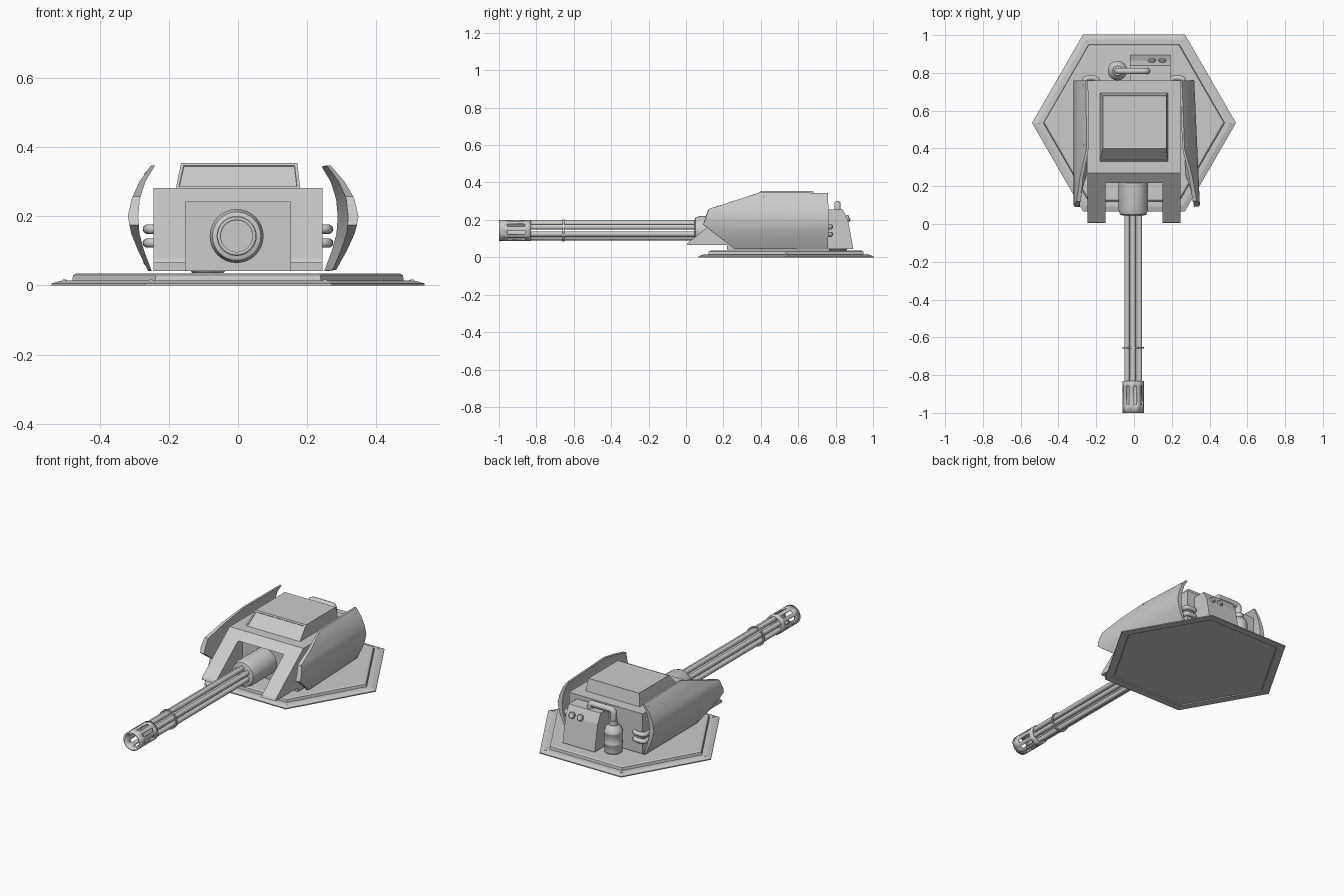
import bpy, bmesh, math
from mathutils import Matrix, Vector

if "Cube" in bpy.data.objects:
    bpy.data.objects.remove(bpy.data.objects["Cube"])

GX, GZ = -0.004, 0.143          # gun axis
ALONG_Y = Matrix.Translation((GX, 0, GZ)) @ Matrix.Rotation(-math.pi / 2, 4, 'X')


def make(name, bm, smooth=False):
    bmesh.ops.recalc_face_normals(bm, faces=bm.faces)
    me = bpy.data.meshes.new(name)
    bm.to_mesh(me)
    bm.free()
    ob = bpy.data.objects.new(name, me)
    bpy.context.collection.objects.link(ob)
    if smooth:
        bpy.ops.object.select_all(action='DESELECT')
        ob.select_set(True)
        bpy.context.view_layer.objects.active = ob
        bpy.ops.object.shade_smooth_by_angle(angle=math.radians(35))
    return ob


def prism(name, yz, x0, x1):
    bm = bmesh.new()
    f = bm.faces.new([bm.verts.new((x0, y, z)) for y, z in yz])
    r = bmesh.ops.extrude_face_region(bm, geom=[f])
    bmesh.ops.translate(bm, vec=(x1 - x0, 0, 0),
                        verts=[v for v in r['geom'] if isinstance(v, bmesh.types.BMVert)])
    if len(bm.faces) == len(yz) + 1:
        bm.faces.new([v for v in bm.verts if abs(v.co.x - x0) < 1e-6])
    return make(name, bm)


def lathe(name, prof, segs, mat, smooth=True, closed=False):
    """Spin (radius, height) points round z; open profiles get end caps."""
    bm = bmesh.new()
    rings = [[bm.verts.new((r * math.cos(2 * math.pi * i / segs),
                            r * math.sin(2 * math.pi * i / segs), h)) for i in range(segs)]
             for r, h in prof]
    pairs = list(zip(rings, rings[1:])) + ([(rings[-1], rings[0])] if closed else [])
    for a, b in pairs:
        for i in range(segs):
            j = (i + 1) % segs
            bm.faces.new((a[i], a[j], b[j], b[i]))
    if not closed:
        bm.faces.new(rings[0])
        bm.faces.new(rings[-1])
    bm.transform(mat)
    return make(name, bm, smooth)


def tube(name, pts, r):
    cu = bpy.data.curves.new(name, 'CURVE')
    cu.dimensions = '3D'
    cu.bevel_depth, cu.bevel_resolution, cu.use_fill_caps = r, 3, True
    sp = cu.splines.new('NURBS')
    sp.points.add(len(pts) - 1)
    for p, co in zip(sp.points, pts):
        p.co = (*co, 1)
    sp.order_u, sp.use_endpoint_u, sp.resolution_u = 3, True, 6
    ob = bpy.data.objects.new(name, cu)
    bpy.context.collection.objects.link(ob)
    return ob


def aim(loc, direction):
    return Matrix.Translation(loc) @ Vector(direction).to_track_quat('Z', 'Y').to_matrix().to_4x4()


# Hexagonal base with stepped rim and low bolts
C = Matrix.Translation((0, 0.535, 0))
lathe("base", [(0.485, 0.005), (0.49, 0), (0.54, 0), (0.54, 0.006), (0.51, 0.014), (0.48, 0.014),
               (0.477, 0.03), (0.468, 0.035)], 6, C, smooth=False)
for k in range(6):
    a = k * math.pi / 3
    lathe("base_bolt", [(0.007, 0.01), (0.007, 0.015), (0.004, 0.017)], 10,
          Matrix.Translation((0.503 * math.cos(a), 0.535 + 0.503 * math.sin(a), 0)))

# Wedge-fronted body with the gun opening cut out
body = prism("body", [(0.76, 0.042), (0.76, 0.282), (0.27, 0.282), (0.01, 0.078), (0.005, 0.065),
                      (0.22, 0.065), (0.22, 0.042)], -0.245, 0.245)
cutter = prism("opening_cutter", [(-0.1, 0), (-0.1, 0.241), (0.26, 0.241), (0.26, 0)], -0.152, 0.152)
cutter.hide_render = True
cutter.hide_viewport = True
m = body.modifiers.new("opening", 'BOOLEAN')
m.operation, m.object, m.solver = 'DIFFERENCE', cutter, 'EXACT'

# Tapered roof with recessed front and top panels
bm = bmesh.new()
lo = [bm.verts.new((x, y, 0.281)) for x, y in ((-0.18, 0.33), (0.18, 0.33), (0.18, 0.695), (-0.18, 0.695))]
hi = [bm.verts.new((x, y, 0.354)) for x, y in ((-0.165, 0.4), (0.172, 0.4), (0.172, 0.68), (-0.165, 0.68))]
bm.faces.new(lo)
top = bm.faces.new(hi)
sides = [bm.faces.new((lo[i], lo[(i + 1) % 4], hi[(i + 1) % 4], hi[i])) for i in range(4)]
bmesh.ops.recalc_face_normals(bm, faces=bm.faces)
bmesh.ops.inset_individual(bm, faces=[sides[0]], thickness=0.012, depth=0)
bmesh.ops.inset_individual(bm, faces=[sides[0]], thickness=0.001, depth=-0.004)
bmesh.ops.inset_individual(bm, faces=[top], thickness=0.006, depth=-0.002)
make("roof", bm)

# Curved side armour: outline sliced into strips, bent outwards, thickened
OUTLINE = [(0.09, 0.175), (0.12, 0.258), (0.40, 0.348), (0.76, 0.344), (0.76, 0.042), (0.26, 0.045)]
BEND = [(0.042, 0.26), (0.10, 0.289), (0.15, 0.309), (0.20, 0.319), (0.25, 0.308), (0.30, 0.286), (0.35, 0.25)]


def bulge(z):
    for (z0, x0), (z1, x1) in zip(BEND, BEND[1:]):
        if z <= z1 + 1e-5:
            return x0 + (x1 - x0) * (z - z0) / (z1 - z0)
    return BEND[-1][1]


for side, name, turn in ((-1, "left_armour", 0), (1, "right_armour", 2.6)):
    bm = bmesh.new()
    bm.faces.new([bm.verts.new((0, y, z)) for y, z in OUTLINE])
    for z, _ in BEND[1:-1]:
        bmesh.ops.bisect_plane(bm, geom=bm.verts[:] + bm.edges[:] + bm.faces[:],
                               plane_co=(0, 0, z), plane_no=(0, 0, 1))
    for v in bm.verts:
        v.co.x = side * bulge(v.co.z)
    # the inner skin is a moved copy joined to the outer one by a rim
    outer = bm.faces[:]
    rim = [e.verts[:] for e in bm.edges if e.is_boundary]
    twin = {v: bm.verts.new((v.co.x - side * (0.01 + 0.02 * (1 - abs(v.co.z - 0.2) / 0.158)), v.co.y, v.co.z))
            for v in bm.verts[:]}
    for f in outer:
        bm.faces.new([twin[v] for v in reversed(f.verts)])
    for a, b in rim:
        bm.faces.new((a, b, twin[b], twin[a]))
    # rotation about the rear edge flares the right plate forward
    rot = Matrix.Translation((side * 0.28, 0.755, 0)) @ Matrix.Rotation(math.radians(turn), 4, 'Z') \
        @ Matrix.Translation((-side * 0.28, -0.755, 0))
    bm.transform(rot)
    make(name, bm, True)
    for y, z in ((0.735, 0.065), (0.735, 0.325), (0.42, 0.325), (0.28, 0.065)):
        up = side * (bulge(z + 0.01) - bulge(z - 0.01)) / 0.02
        p = rot @ Vector((side * bulge(z), y, z))
        lathe("armour_rivet", [(0.005, -0.003), (0.005, 0.001), (0.003, 0.002)], 8, aim(p, (side, 0, -side * up)))
    # Paired hoses joining body and armour
    for z in (0.163, 0.123):
        tube("side_hose", [(side * x, y, z) for x, y in (
            (0.19, 0.745), (0.195, 0.773), (0.235, 0.773), (0.26, 0.77), (0.262, 0.74), (0.262, 0.68),
            (0.255, 0.65), (0.235, 0.65))], 0.014)

# Rear control box with knobs
prism("control_box", [(0.755, 0.044), (0.755, 0.256), (0.838, 0.256), (0.866, 0.2), (0.895, 0.044)], -0.02, 0.192)
for x in (0.095, 0.15):
    lathe("knob", [(0.019, -0.01), (0.019, 0.009), (0.015, 0.013)], 14, aim((x, 0.862, 0.207), (0, 1, 0.4)))

# Gas bottle and its feed pipe
lathe("bottle", [(0.045, 0.036), (0.05, 0.042), (0.05, 0.085), (0.052, 0.088), (0.052, 0.096), (0.05, 0.1),
                 (0.05, 0.15), (0.052, 0.153), (0.052, 0.161), (0.05, 0.165), (0.042, 0.185),
                 (0.026, 0.198), (0.026, 0.225)], 16, Matrix.Translation((-0.087, 0.812, 0)))
tube("feed_pipe", [(-0.087, 0.81, 0.2), (-0.087, 0.81, 0.24), (-0.087, 0.81, 0.283), (-0.04, 0.81, 0.283),
                   (0.03, 0.81, 0.283), (0.068, 0.81, 0.283), (0.068, 0.81, 0.25), (0.068, 0.81, 0.22)], 0.018)

# Gun housing, six barrels and clamp
lathe("gun_housing", [(0.055, 0.045), (0.07, 0.05), (0.078, 0.075), (0.078, 0.27)], 32, ALONG_Y)
for k in range(6):
    a = k * math.pi / 3 + math.pi / 6
    off = Matrix.Translation((0.038 * math.cos(a), 0.038 * math.sin(a), 0))
    lathe("barrel", [(0.0145, -0.84), (0.0145, 0.06)], 12, ALONG_Y @ off)
lathe("barrel_clamp", [(0.05, -0.66), (0.058, -0.66), (0.058, -0.65), (0.05, -0.65)], 32, ALONG_Y, closed=True)
lathe("muzzle_plate", [(0.054, -0.848), (0.054, -0.832)], 32, ALONG_Y)

# Slotted muzzle cage
bm = bmesh.new()
N = 32
rings = [[bm.verts.new((0.056 * math.cos(2 * math.pi * i / N), 0.056 * math.sin(2 * math.pi * i / N), y))
          for i in range(N)] for y in (-1.0, -0.955, -0.86, -0.83)]
for n in range(3):
    for i in range(N):
        if n == 1 and i % 4 < 2:
            continue
        j = (i + 1) % N
        bm.faces.new((rings[n][i], rings[n][j], rings[n + 1][j], rings[n + 1][i]))
bm.transform(ALONG_Y)
muzzle = make("muzzle", bm, True)
s = muzzle.modifiers.new("wall", 'SOLIDIFY')
s.thickness, s.offset = 0.01, -1
